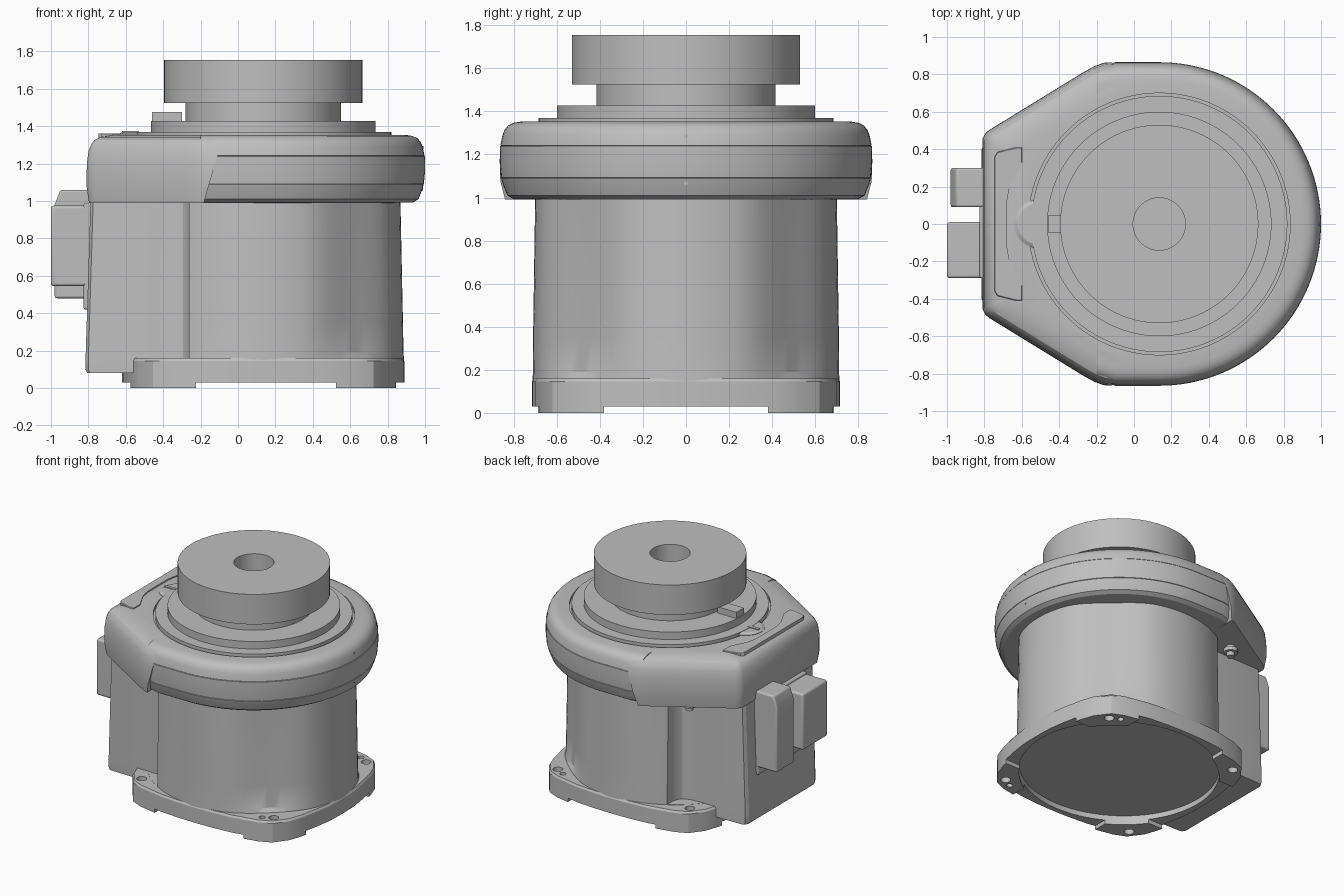
import bpy, bmesh, math
from mathutils import Vector

if "Cube" in bpy.data.objects:
    bpy.data.objects.remove(bpy.data.objects["Cube"], do_unlink=True)

GREY = (0.52, 0.52, 0.52, 1)
mat = bpy.data.materials.new("machine grey")
mat.use_nodes = True
mat.diffuse_color = GREY
mat.node_tree.nodes["Principled BSDF"].inputs["Base Color"].default_value = GREY

CX = 0.135  # vertical axis of the turning parts


def oval(rx, ry, scoop=0.0, n=96):
    """Ellipse around the main axis, with optional shallow scoops at the two front-side (+x) corners."""
    pts = []
    for i in range(n):
        a = math.tau * i / n
        off = abs(math.degrees(math.atan2(math.sin(a), math.cos(a))))
        t = (off - 47) / 28
        k = 1 - (scoop * math.cos(t * math.pi / 2) ** 2 if abs(t) < 1 else 0)
        pts.append((CX + rx * k * math.cos(a), ry * k * math.sin(a)))
    return pts


def circle(x, y, r, n=24):
    return [(x + r * math.cos(math.tau * i / n), y + r * math.sin(math.tau * i / n)) for i in range(n)]


def collar_outline(r, n=64):
    """Half circle with short straight flanks running back under the cover."""
    arc = [(CX + r * math.cos(a), r * math.sin(a))
           for a in (math.pi * (i / n - 0.5) for i in range(n + 1))]
    return arc + [(-0.1, r), (-0.2, r * 0.965), (-0.2, -r * 0.965), (-0.1, -r)]


def scaled(pts, k, cx=CX):
    return [(cx + (x - cx) * k, y * k) for x, y in pts]


def mirrored(half):
    """Close an outline listed on the +y side by mirroring it across y."""
    return half + [(x, -y) for x, y in reversed(half)]


def loft(name, layers, bevel=0.0):
    """Skin a stack of (outline, z) layers and cap both ends."""
    bm = bmesh.new()
    rings = [[bm.verts.new((x, y, z)) for x, y in pts] for pts, z in layers]
    for a, b in zip(rings, rings[1:]):
        for i in range(len(a)):
            j = (i + 1) % len(a)
            bm.faces.new((a[i], a[j], b[j], b[i]))
    bm.faces.new(rings[0])
    bm.faces.new(rings[-1])
    bmesh.ops.recalc_face_normals(bm, faces=bm.faces)
    me = bpy.data.meshes.new(name)
    bm.to_mesh(me)
    bm.free()
    ob = bpy.data.objects.new(name, me)
    bpy.context.collection.objects.link(ob)
    me.materials.append(mat)
    if bevel:
        mod = ob.modifiers.new("soft edges", "BEVEL")
        mod.width, mod.segments, mod.limit_method = bevel, 3, "ANGLE"
    return ob


def turned(name, profile):
    return loft(name, [(oval(r, r), z) for r, z in profile])


def box(name, x0, x1, y0, y1, z0, z1, bevel=0.0):
    pts = [(x0, y0), (x1, y0), (x1, y1), (x0, y1)]
    return loft(name, [(pts, z0), (pts, z1)], bevel)


def activate(ob):
    bpy.ops.object.select_all(action="DESELECT")
    ob.select_set(True)
    bpy.context.view_layer.objects.active = ob


def cut(ob, cutter):
    cutter.hide_render = True
    mod = ob.modifiers.new("cut", "BOOLEAN")
    mod.object, mod.solver = cutter, "EXACT"
    activate(ob)
    bpy.ops.object.modifier_apply(modifier=mod.name)
    bpy.data.objects.remove(cutter, do_unlink=True)


# Base flange: bowed sides, chamfered corners on four feet, hollow underneath
corner = [(0.754, 0.05), (0.75, 0.15), (0.73, 0.28), (0.70, 0.42), (0.665, 0.52),
          (0.59, 0.62), (0.50, 0.66), (0.30, 0.70), (0.15, 0.712), (0.05, 0.715)]
foot = mirrored([(CX + x, y) for x, y in corner] + [(CX - x, y) for x, y in reversed(corner)])
base = loft("base_flange", [(foot, 0), (foot, 0.145), (scaled(foot, 0.988), 0.16)])
cut(base, box("cutter", CX - 0.36, CX + 0.39, -1, 1, -0.1, 0.03))
cut(base, box("cutter", -1, 1.2, -0.38, 0.38, -0.1, 0.03))
cavity = oval(0.71, 0.675)
cut(base, loft("cutter", [(cavity, -0.1), (cavity, 0.07)]))
for sy in (-1, 1):
    holes = [(CX - 0.56, 0.56, 0.035), (CX + 0.56, 0.56, 0.035), (CX + 0.49, 0.60, 0.022)]
    for x, y, r in holes:
        hole = circle(x, sy * y, r)
        cut(base, loft("cutter", [(hole, -0.1), (hole, 0.3)]))

# Slightly tapering column with scooped corners, flared where it meets the flange
profile = [(0.752, 0.712, 0.11, 0.03), (0.752, 0.712, 0.16, 0.03), (0.750, 0.711, 0.19, 0.055),
           (0.747, 0.710, 0.35, 0.065), (0.733, 0.70, 1.02, 0.05)]
column = loft("column", [(oval(rx, ry, scoop), z) for rx, ry, z, scoop in profile])
# Bolt pockets behind the column, either side of the housing
for sy in (-1, 1):
    side = sorted((sy * 0.40, sy * 1.0))
    cut(column, box("cutter", -1, -0.262, *side, 0.161, 1.1))

# Connection housing, filleted into the pocket walls
housing = mirrored([(-0.2, 0.54), (-0.262, 0.54), (-0.272, 0.495), (-0.295, 0.465), (-0.34, 0.445),
                    (-0.42, 0.437), (-0.78, 0.43), (-0.80, 0.425), (-0.815, 0.40)])
loft("rear_housing", [([(-0.262 + (x + 0.262) * k, y) for x, y in housing], z)
                      for k, z in ((0.985, 0.08), (1, 0.10), (1, 0.16), (0.95, 1.03))])

# Rounded collar with two fine seams
ring = [(0.70, 0.99), (0.80, 0.992), (0.83, 1.01), (0.85, 1.06), (0.858, 1.088),
        (0.855, 1.09), (0.859, 1.092), (0.865, 1.16), (0.864, 1.238), (0.859, 1.24),
        (0.862, 1.242), (0.852, 1.29), (0.842, 1.315), (0.825, 1.335), (0.80, 1.347),
        (0.77, 1.352), (0.69, 1.354)]
collar = loft("collar", [(collar_outline(r), z) for r, z in ring])

# Rear cover with a tapered plan and a slanted front seam
plan = mirrored([(0.05, 0.868), (-0.12, 0.866), (-0.16, 0.862), (-0.21, 0.845), (-0.27, 0.812),
                 (-0.77, 0.505), (-0.795, 0.485), (-0.81, 0.455)])
levels = [(0.985, 0.99), (1, 1.08), (0.998, 1.2), (0.987, 1.27), (0.972, 1.303), (0.955, 1.325),
          (0.92, 1.341), (0.84, 1.354)]
cover = loft("rear_cover", [(scaled(plan, k, 0.1), z) for k, z in levels])
bm = bmesh.new()
bm.from_mesh(cover.data)
bmesh.ops.bisect_plane(bm, geom=bm.verts[:] + bm.edges[:] + bm.faces[:],
                       plane_co=Vector((-0.18, 0, 1.0)), plane_no=Vector((0.96, 0, -0.28)),
                       clear_outer=True)
bmesh.ops.holes_fill(bm, edges=[e for e in bm.edges if e.is_boundary])
bmesh.ops.recalc_face_normals(bm, faces=bm.faces)
bm.to_mesh(cover.data)
bm.free()

# Round recess for the turntable in both shells
opening = oval(0.70, 0.70)
for shell in (collar, cover):
    cut(shell, loft("cutter", [(opening, 1.335), (opening, 1.5)]))

# Shaped raised panel and finger tab on the cover
panel = mirrored([(-0.68, 0.12), (-0.665, 0.20), (-0.60, 0.33), (-0.60, 0.41), (-0.63, 0.41),
                  (-0.73, 0.385), (-0.745, 0.36)])
loft("cover_panel", [(panel, 1.33), (panel, 1.357), (scaled(panel, 0.99, -0.67), 1.362)])
tab = circle(-0.51, 0, 0.13, 40)
loft("finger_tab", [(tab, 1.34), (tab, 1.357), (scaled(tab, 0.85, -0.51), 1.368)])
box("tab_rib", -0.62, -0.53, -0.012, 0.012, 1.35, 1.374)

# Stacked turntable, neck and drilled output drum
turned("turntable", [(0.685, 1.33), (0.685, 1.37), (0.60, 1.37), (0.60, 1.427)])
turned("neck", [(0.415, 1.42), (0.415, 1.53)])
turned("output_drum", [(0.53, 1.525), (0.53, 1.755), (0.14, 1.755), (0.14, 1.54)])
box("stop_block", -0.46, -0.30, -0.045, 0.045, 1.42, 1.475)

# Rear connectors on a mounting plate
box("connector_plate", -0.825, -0.74, -0.29, 0.30, 0.42, 0.99, 0.01)
box("wide_connector", -1.0, -0.78, -0.29, 0.01, 0.545, 0.975, 0.015)
tall = [(-0.98, 0.48), (-0.98, 0.98), (-0.95, 1.06)]
loft("tall_connector", [([(x, 0.09), (-0.78, 0.09), (-0.78, 0.30), (x, 0.30)], z)
                        for x, z in tall], 0.012)

# Cable gland under the cover
for r, z0, z1 in ((0.035, 0.96, 1.02), (0.05, 0.94, 0.97), (0.028, 0.91, 0.95)):
    gland = circle(-0.416, 0.55, r, 12)
    loft("cable_gland", [(gland, z0), (gland, z1)])

# Small flush screws on the collar
for r, z in ((0.852, 1.285), (0.85, 1.065)):
    screw = circle(0, 0, 0.009, 10)
    ob = loft("collar_screw", [(screw, -0.01), (screw, 0.004)])
    ob.rotation_euler = (0, math.pi / 2, 0)
    ob.location = (CX + r, 0, z)

for ob in list(bpy.context.collection.objects):
    if ob.type == "MESH":
        activate(ob)
        bpy.ops.object.shade_smooth_by_angle(angle=math.radians(28))
